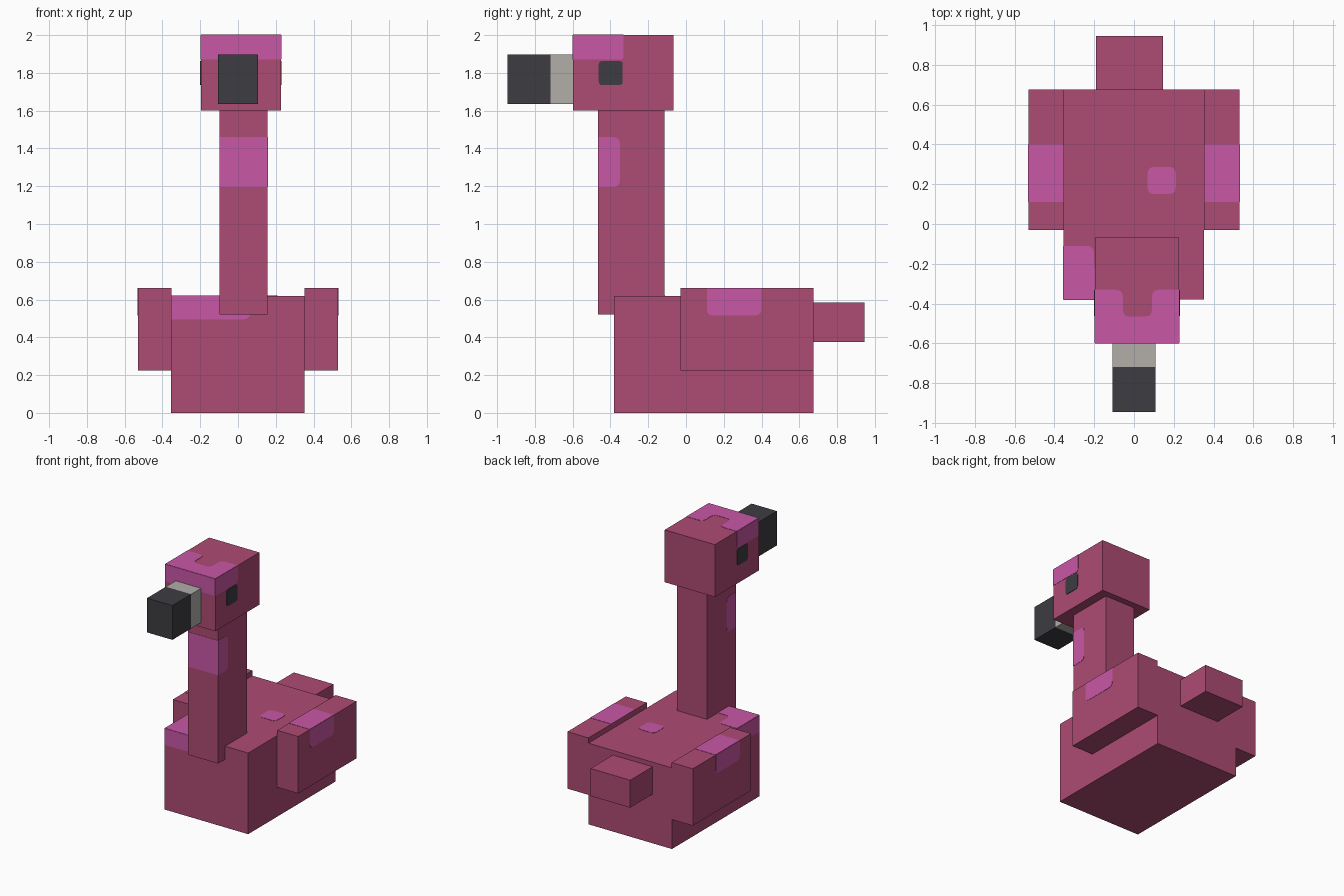
import bpy
import bmesh
from mathutils import Vector

cube = bpy.data.objects.get("Cube")
if cube:
    bpy.data.objects.remove(cube, do_unlink=True)


def material(name, r, g, b):
    m = bpy.data.materials.new(name)
    m.use_nodes = True
    m.diffuse_color = (r, g, b, 1)
    bsdf = m.node_tree.nodes["Principled BSDF"]
    bsdf.inputs["Base Color"].default_value = (r, g, b, 1)
    bsdf.inputs["Roughness"].default_value = 0.9
    return m


ROSE = material("rose_feathers", 0.423, 0.069, 0.171)
PINK = material("bright_pink_feathers", 0.584, 0.095, 0.381)
DARK = material("charcoal", 0.047, 0.045, 0.053)
GREY = material("warm_grey", 0.445, 0.418, 0.397)


def finish(name, bm, mat):
    bmesh.ops.recalc_face_normals(bm, faces=bm.faces)
    mesh = bpy.data.meshes.new(name)
    bm.to_mesh(mesh)
    bm.free()
    mesh.materials.append(mat)
    obj = bpy.data.objects.new(name, mesh)
    bpy.context.collection.objects.link(obj)
    return obj


def box(name, xs, ys, zs, mat):
    bm = bmesh.new()
    bmesh.ops.create_cube(bm, size=1)
    for v in bm.verts:
        v.co = [span[int(c > 0)] for c, span in zip(v.co, (xs, ys, zs))]
    return finish(name, bm, mat)


def rounded(corners, steps=3):
    """Outline with each (u, v, radius) corner softened by a small curve."""
    out = []
    for i, (u, v, r) in enumerate(corners):
        p = Vector((u, v))
        if r == 0:
            out.append(p)
            continue
        a = p + (Vector(corners[i - 1][:2]) - p).normalized() * r
        b = p + (Vector(corners[(i + 1) % len(corners)][:2]) - p).normalized() * r
        for k in range(steps + 1):
            t = k / steps
            out.append(a * (1 - t) ** 2 + p * 2 * t * (1 - t) + b * t * t)
    return out


def plate(name, axis, level, corners, mat=PINK, thick=0.004):
    """Thin marking lying on the plane where the given axis equals level."""
    bm = bmesh.new()
    verts = []
    for p in rounded(corners):
        co = list(p)
        co.insert(axis, level - thick / 2)
        verts.append(bm.verts.new(co))
    face = bm.faces.new(verts)
    ext = bmesh.ops.extrude_face_region(bm, geom=[face])
    shift = Vector((0, 0, 0))
    shift[axis] = thick
    moved = [g for g in ext["geom"] if isinstance(g, bmesh.types.BMVert)]
    bmesh.ops.translate(bm, verts=moved, vec=shift)
    return finish(name, bm, mat)


def rect(us, vs, r=(0, 0, 0, 0)):
    """Rectangle corners, anticlockwise from low u, low v."""
    return [(us[0], vs[0], r[0]), (us[1], vs[0], r[1]),
            (us[1], vs[1], r[2]), (us[0], vs[1], r[3])]


X, Y, Z = 0, 1, 2
R = 0.035

# Main blocks
BODY_X, NECK_X, HEAD_X = (-0.354, 0.352), (-0.097, 0.157), (-0.197, 0.227)
BEAK_X, BEAK_Z = (-0.107, 0.107), (1.635, 1.897)
box("body", BODY_X, (-0.38, 0.675), (0, 0.62), ROSE)
box("tail", (-0.19, 0.145), (0.67, 0.945), (0.375, 0.585), ROSE)
box("neck", NECK_X, (-0.465, -0.115), (0.52, 1.61), ROSE)
box("head", HEAD_X, (-0.598, -0.067), (1.6, 2.0), ROSE)
box("beak_base", BEAK_X, (-0.718, -0.59), BEAK_Z, GREY)
box("beak_tip", BEAK_X, (-0.945, -0.718), BEAK_Z, DARK)

# Wings with a bright patch wrapping over the top edge
for side, s in (("left", 1), ("right", -1)):
    xs = sorted((s * 0.352, s * 0.53))
    box(side + "_wing", xs, (-0.03, 0.675), (0.225, 0.66), ROSE)
    plate(side + "_wing_top_patch", Z, 0.66, rect(xs, (0.11, 0.4)))
    plate(side + "_wing_side_patch", X, s * 0.53,
          rect((0.11, 0.4), (0.515, 0.66), (R, R, 0, 0)))

# Head cap, eyes and neck band on both sides
for side, i in (("right", 0), ("left", 1)):
    plate(side + "_cap_side", X, HEAD_X[i],
          rect((-0.598, -0.33), (1.87, 2.0), (0, 0.02, 0, 0)))
    plate(side + "_eye", X, HEAD_X[i],
          rect((-0.462, -0.335), (1.735, 1.863), (0.02,) * 4), DARK, 0.006)
    plate(side + "_neck_band", X, NECK_X[i],
          rect((-0.465, -0.35), (1.195, 1.46), (0, R, R, 0)))

plate("cap_front", Y, -0.598, rect(HEAD_X, (1.87, 2.0)))
plate("cap_top", Z, 2.0, [
    (HEAD_X[0], -0.598, 0), (HEAD_X[1], -0.598, 0), (HEAD_X[1], -0.33, 0),
    (0.09, -0.33, R), (0.09, -0.465, R), (-0.055, -0.465, R),
    (-0.055, -0.33, R), (HEAD_X[0], -0.33, 0)])
plate("neck_band_front", Y, -0.465, rect(NECK_X, (1.195, 1.46)))

# Body markings: shoulder corner patch and back spot
plate("shoulder_front", Y, -0.38,
      rect((BODY_X[0], 0.065), (0.495, 0.62), (0, R, 0, 0)))
plate("shoulder_side", X, BODY_X[0],
      rect((-0.38, -0.11), (0.495, 0.62), (0, R, 0, 0)))
plate("shoulder_top", Z, 0.62, [
    (BODY_X[0], -0.38, 0), (0.065, -0.38, 0), (0.065, -0.245, R),
    (-0.2, -0.245, R), (-0.2, -0.11, R), (BODY_X[0], -0.11, 0)])
plate("back_spot", Z, 0.62, rect((0.068, 0.21), (0.15, 0.287), (R,) * 4))
